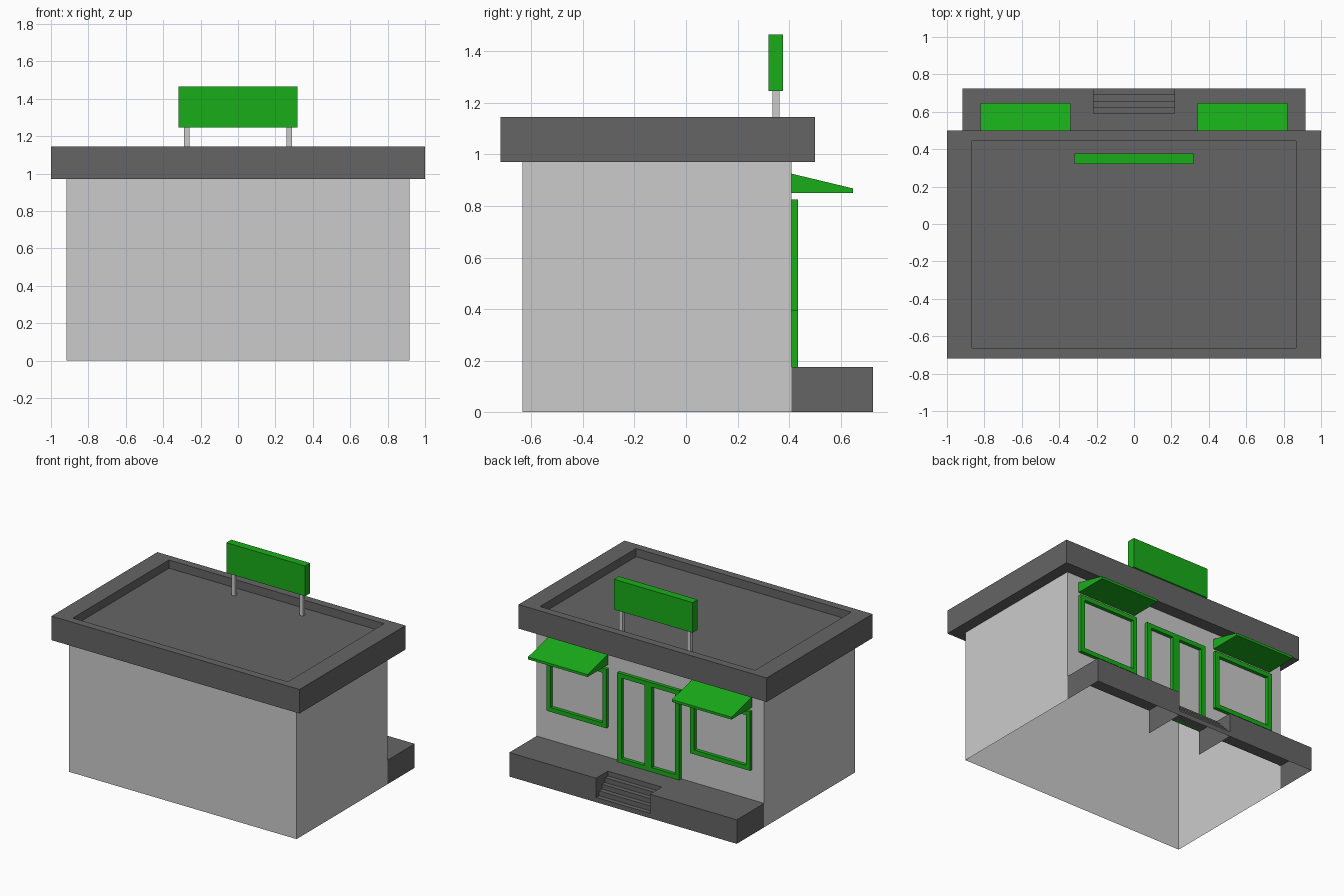
import bpy, bmesh
from mathutils import Vector

if "Cube" in bpy.data.objects:
    bpy.data.objects.remove(bpy.data.objects["Cube"])


def material(name, rgb):
    m = bpy.data.materials.new(name)
    m.diffuse_color = (*rgb, 1)
    m.use_nodes = True
    m.node_tree.nodes["Principled BSDF"].inputs["Base Color"].default_value = m.diffuse_color
    return m


GREEN = material("green_paint", (0.01, 0.42, 0.01))
DARK = material("dark_grey", (0.13, 0.13, 0.13))


def finish(name, bm, mat=None, mirror=False):
    me = bpy.data.meshes.new(name)
    bm.to_mesh(me)
    bm.free()
    ob = bpy.data.objects.new(name, me)
    bpy.context.collection.objects.link(ob)
    if mat:
        me.materials.append(mat)
    if mirror:
        mod = ob.modifiers.new("mirror", 'MIRROR')
        mod.use_axis = (True, False, False)
    return ob


def add_box(bm, x0, x1, y0, y1, z0, z1):
    verts = bmesh.ops.create_cube(bm, size=1)["verts"]
    bmesh.ops.scale(bm, vec=(x1 - x0, y1 - y0, z1 - z0), verts=verts)
    bmesh.ops.translate(bm, vec=((x0 + x1) / 2, (y0 + y1) / 2, (z0 + z1) / 2), verts=verts)
    return verts


def box(name, *dims, mat=None, mirror=False):
    bm = bmesh.new()
    add_box(bm, *dims)
    return finish(name, bm, mat, mirror)


def add_sheet(bm, pts, vec):
    """Sweep an open polyline along vec into a one-sided strip."""
    low = [bm.verts.new(p) for p in pts]
    high = [bm.verts.new(Vector(p) + Vector(vec)) for p in pts]
    for i in range(len(pts) - 1):
        bm.faces.new((low[i], low[i + 1], high[i + 1], high[i]))


def frame(name, x0, x1, z0, z1, openings, mirror=False):
    """Flat green frame on the front wall with rectangular through openings."""
    xs = sorted({x0, x1, *[v for o in openings for v in o[:2]]})
    zs = [z0, openings[0][2], openings[0][3], z1]
    bm = bmesh.new()
    grid = [[bm.verts.new((x, BACK, z)) for z in zs] for x in xs]
    for i in range(len(xs) - 1):
        for j in range(3):
            if j == 1 and any(o[0] <= xs[i] < o[1] for o in openings):
                continue
            bm.faces.new((grid[i][j], grid[i + 1][j], grid[i + 1][j + 1], grid[i][j + 1]))
    ext = bmesh.ops.extrude_face_region(bm, geom=bm.faces[:], use_keep_orig=True)
    bmesh.ops.translate(bm, vec=(0, 0.025, 0),
                        verts=[g for g in ext["geom"] if isinstance(g, bmesh.types.BMVert)])
    bmesh.ops.recalc_face_normals(bm, faces=bm.faces[:])
    return finish(name, bm, GREEN, mirror)


W, BACK, FRONT = 0.917, 0.41, -0.635      # wall half width and y limits
PORCH_Y, PORCH_Z = 0.725, 0.175
STEP_X, STEP_Y = 0.217, 0.59

# Walls, open underneath
bm = bmesh.new()
add_sheet(bm, [(-W, BACK, 0), (-W, FRONT, 0), (W, FRONT, 0), (W, BACK, 0)], (0, 0, 0.97))
add_sheet(bm, [(W, BACK, PORCH_Z), (-W, BACK, PORCH_Z)], (0, 0, 0.97 - PORCH_Z))
finish("walls", bm)

# Flat roof slab with sunken top
bm = bmesh.new()
add_box(bm, -1, 1, -0.72, 0.5, 0.97, 1.145)
bm.normal_update()
top = max(bm.faces, key=lambda f: f.calc_center_median().z)
bmesh.ops.inset_region(bm, faces=[top], thickness=0.08)
for v in top.verts:
    v.co.x = 0.867 if v.co.x > 0 else -0.867
floor = bmesh.ops.extrude_face_region(bm, geom=[top])["geom"]
bmesh.ops.translate(bm, vec=(0, 0, -0.06),
                    verts=[g for g in floor if isinstance(g, bmesh.types.BMVert)])
if top.is_valid:
    bmesh.ops.delete(bm, geom=[top], context='FACES_ONLY')
bmesh.ops.recalc_face_normals(bm, faces=bm.faces[:])
finish("roof", bm, DARK)

# Porch deck with a notch for the steps
bm = bmesh.new()
bm.faces.new([bm.verts.new((x, y, PORCH_Z)) for x, y in
              [(0, BACK), (W, BACK), (W, PORCH_Y), (STEP_X, PORCH_Y),
               (STEP_X, STEP_Y), (0, STEP_Y)]])
add_sheet(bm, [(W, BACK, 0), (W, PORCH_Y, 0), (STEP_X, PORCH_Y, 0), (STEP_X, BACK, 0)],
          (0, 0, PORCH_Z))
finish("porch", bm, DARK, mirror=True)

# Steps
N = 4
profile = []
for i in range(N + 1):
    y = STEP_Y + (PORCH_Y - STEP_Y) * i / N
    for k in (i, i + 1):
        profile.append((STEP_X, y, PORCH_Z * (1 - k / (N + 1))))
bm = bmesh.new()
add_sheet(bm, profile, (-2 * STEP_X, 0, 0))
finish("steps", bm, DARK)

# Windows and double door
frame("window_frame", 0.338, 0.82, 0.395, 0.825, [(0.37, 0.788, 0.427, 0.793)], mirror=True)
frame("door_frame", -0.25, 0.25, PORCH_Z, 0.825,
      [(-0.215, -0.028, 0.207, 0.793), (0.028, 0.215, 0.207, 0.793)])

# Awnings over the windows
bm = bmesh.new()
side = bm.faces.new([bm.verts.new((0.34, y, z)) for y, z in
                     [(BACK, 0.85), (0.648, 0.85), (0.648, 0.868), (BACK, 0.925)]])
ext = bmesh.ops.extrude_face_region(bm, geom=[side], use_keep_orig=True)
bmesh.ops.translate(bm, vec=(0.48, 0, 0),
                    verts=[g for g in ext["geom"] if isinstance(g, bmesh.types.BMVert)])
bmesh.ops.recalc_face_normals(bm, faces=bm.faces[:])
finish("awning", bm, GREEN, mirror=True)

# Rooftop sign on two posts
box("sign_board", -0.318, 0.318, 0.32, 0.377, 1.245, 1.465, mat=GREEN)
box("sign_post", 0.26, 0.288, 0.335, 0.362, 1.085, 1.245, mirror=True)
